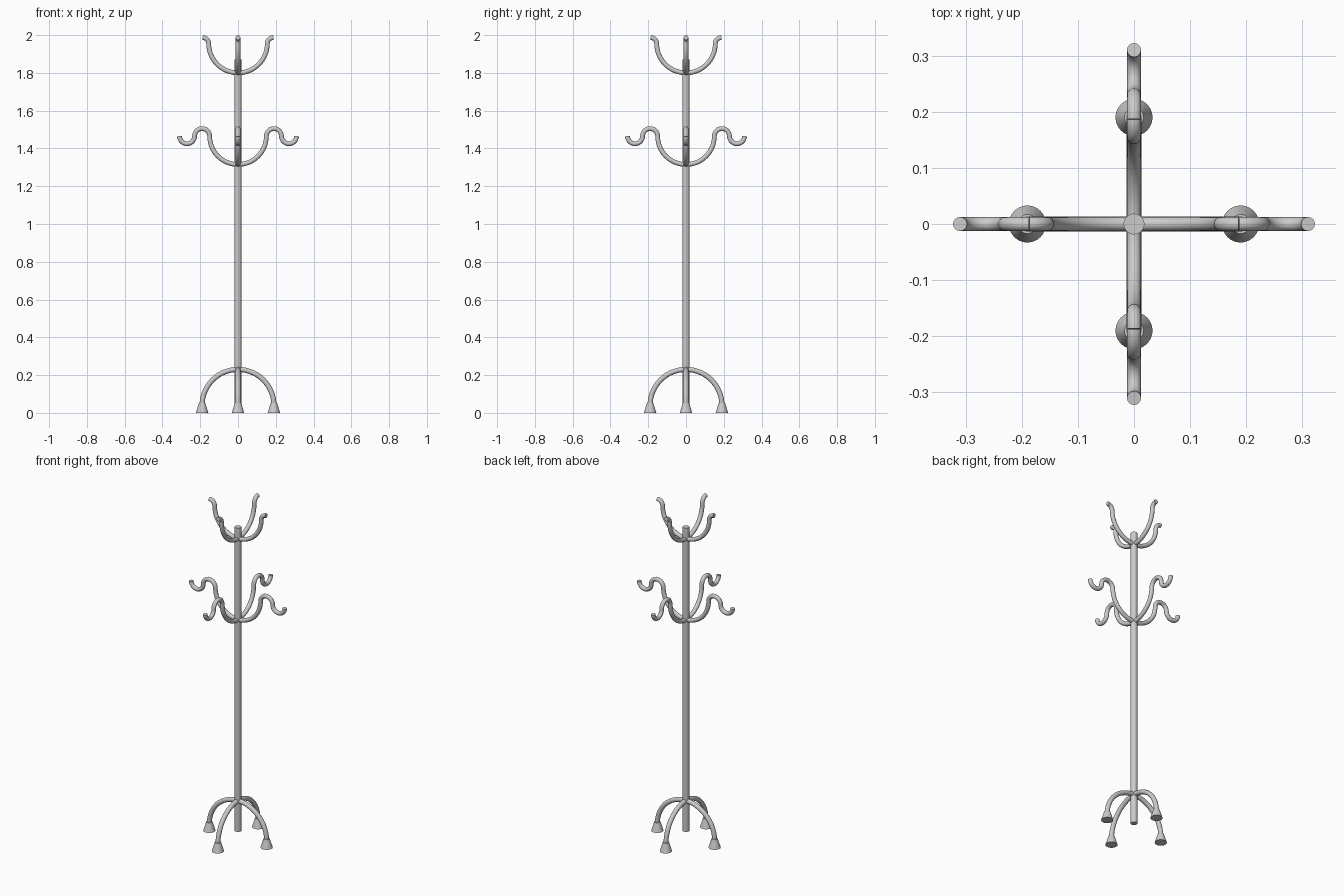
import bpy
from math import sin, cos, pi, radians

if "Cube" in bpy.data.objects:
    bpy.data.objects.remove(bpy.data.objects["Cube"])


def arc(cx, cz, r, a0, a1, n=16):
    """Points (x, z) along an arc, angles in degrees."""
    return [(cx + r * cos(radians(a0 + (a1 - a0) * i / n)),
             cz + r * sin(radians(a0 + (a1 - a0) * i / n))) for i in range(n + 1)]


def chain(*arcs):
    """Join arcs end to end, dropping the shared points."""
    pts = list(arcs[0])
    for a in arcs[1:]:
        pts += a[1:]
    return pts


def smooth(ob):
    bpy.ops.object.select_all(action='DESELECT')
    ob.select_set(True)
    bpy.context.view_layer.objects.active = ob
    bpy.ops.object.shade_smooth_by_angle(angle=radians(40))


def tube(name, half, r, turn):
    """Bent tube: half path mirrored across the pole, turned about z."""
    pts = [(-x, z) for x, z in reversed(half)] + half[1:]
    cu = bpy.data.curves.new(name, 'CURVE')
    cu.dimensions = '3D'
    cu.bevel_depth = r
    cu.bevel_resolution = 6
    cu.use_fill_caps = True
    sp = cu.splines.new('POLY')
    sp.points.add(len(pts) - 1)
    for p, (x, z) in zip(sp.points, pts):
        p.co = (x * cos(turn), x * sin(turn), z, 1)
    ob = bpy.data.objects.new(name, cu)
    bpy.context.collection.objects.link(ob)
    bpy.ops.object.select_all(action='DESELECT')
    ob.select_set(True)
    bpy.context.view_layer.objects.active = ob
    bpy.ops.object.convert(target='MESH')
    smooth(bpy.context.view_layer.objects.active)


# Central pole
bpy.ops.mesh.primitive_cylinder_add(vertices=32, radius=0.0185, depth=1.82,
                                    location=(0, 0, 0.96))
pole = bpy.context.object
pole.name = "pole"
smooth(pole)

# Side profiles of the bent tubes, from the pole outwards
upper = chain(arc(0, 1.955, 0.155, -90, 0), arc(0.187, 1.955, 0.032, 180, 90, 10))
middle = chain(arc(0, 1.465, 0.15, -90, 0), arc(0.19, 1.465, 0.04, 180, 0),
               arc(0.27, 1.465, 0.04, 180, 360))
legs = arc(0, 0.04, 0.19, 90, 0, 24)

for label, turn in (("side", 0), ("front_back", pi / 2)):
    tube("upper_hooks_" + label, upper, 0.0125, turn)
    tube("middle_hooks_" + label, middle, 0.0125, turn)
    tube("legs_" + label, legs, 0.0135, turn)

# Flared feet
for i in range(4):
    a = i * pi / 2
    bpy.ops.mesh.primitive_cone_add(vertices=32, radius1=0.033, radius2=0.017, depth=0.053,
                                    location=(0.19 * cos(a), 0.19 * sin(a), 0.0265))
    foot = bpy.context.object
    foot.name = "foot_%d" % (i + 1)
    smooth(foot)
